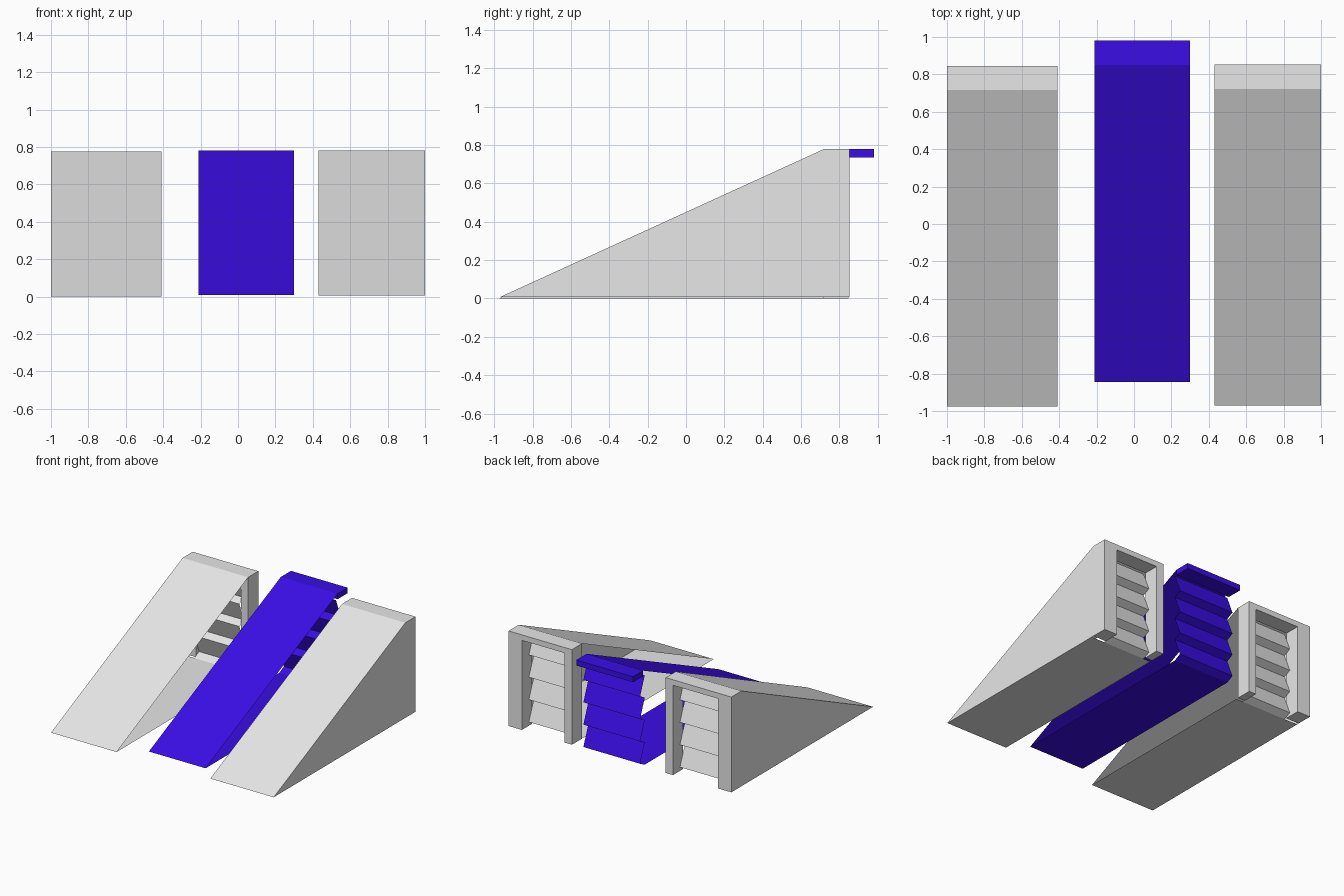
import bpy
import bmesh

cube = bpy.data.objects.get("Cube")
if cube:
    bpy.data.objects.remove(cube, do_unlink=True)


def material(name, colour):
    mat = bpy.data.materials.new(name)
    mat.use_nodes = True
    mat.diffuse_color = colour
    mat.node_tree.nodes["Principled BSDF"].inputs["Base Color"].default_value = colour
    return mat


GREY = material("light grey", (0.8, 0.8, 0.8, 1))
BLUE = material("deep blue", (0.042, 0.004, 0.8, 1))


def finish(name, bm, mat):
    mesh = bpy.data.meshes.new(name)
    bm.to_mesh(mesh)
    bm.free()
    mesh.materials.append(mat)
    obj = bpy.data.objects.new(name, mesh)
    bpy.context.collection.objects.link(obj)
    return obj


def strip(name, profile, x0, x1, mat):
    """Sheet made by sweeping a (y, z) profile from x0 to x1."""
    bm = bmesh.new()
    rows = [[bm.verts.new((x, y, z)) for x in (x0, x1)] for y, z in profile]
    for a, b in zip(rows, rows[1:]):
        bm.faces.new((a[0], a[1], b[1], b[0]))
    return finish(name, bm, mat)


def box(name, low, high, mat):
    bm = bmesh.new()
    bmesh.ops.create_cube(bm, size=1)
    for v in bm.verts:
        v.co = [(l + h) / 2 + c * (h - l) for l, h, c in zip(low, high, v.co)]
    return finish(name, bm, mat)


def side_wall(name, x, profile, outward, mat):
    bm = bmesh.new()
    face = bm.faces.new([bm.verts.new((x, y, z)) for y, z in profile])
    face.normal_update()
    if face.normal.x * outward < 0:
        face.normal_flip()
    return finish(name, bm, mat)


BEAM = 0.045       # thickness of the top lip
LIP = 0.13         # depth of the top lip and posts
SLATS = 4
INNER_POST, OUTER_POST = 0.065, 0.12


def ramp(name, x0, x1, front, back, z0, z1, mat, outer=0):
    """Ramp with louvred back; outer is the side (-1 or 1) with wall, 0 for open."""
    crest = back - LIP
    y_in, y_out = crest - 0.02, crest + 0.04

    # sloping deck, floor and top lip
    strip(name + "_deck", [(front, z0), (crest, z1)], x0, x1, mat)
    strip(name + "_floor", [(y_in, z0), (front, z0)], x0, x1, mat)
    box(name + "_top_lip", (x0, crest, z1 - BEAM), (x1, back, z1), mat)

    # closed outer side and back posts
    s0, s1 = x0, x1
    if outer:
        profile = [(front, z0), (back, z0), (back, z1), (crest, z1)]
        side_wall(name + "_outer_wall", x1 if outer > 0 else x0, profile, outer, mat)
        s0 += INNER_POST if outer > 0 else OUTER_POST
        s1 -= OUTER_POST if outer > 0 else INNER_POST
        for side, a, b in (("right", x0, s0), ("left", s1, x1)):
            box(f"{name}_{side}_post", (a, crest, z0), (b, back, z1 - BEAM), mat)

    # zigzag louvres
    top = z1 - BEAM
    step = (top - z0) / SLATS
    zigzag = [(y_in, top)]
    for i in range(1, SLATS + 1):
        z = top - i * step
        zigzag += [(y_out, z + 0.03), (y_in, z)]
    strip(name + "_louvres", zigzag[::-1], s0, s1, mat)


ramp("right_ramp", -1, -0.41, -0.975, 0.846, 0, 0.775, GREY, outer=-1)
ramp("middle_ramp", -0.21, 0.3, -0.845, 0.98, 0.008, 0.78, BLUE)
ramp("left_ramp", 0.43, 1, -0.97, 0.852, 0.007, 0.78, GREY, outer=1)
